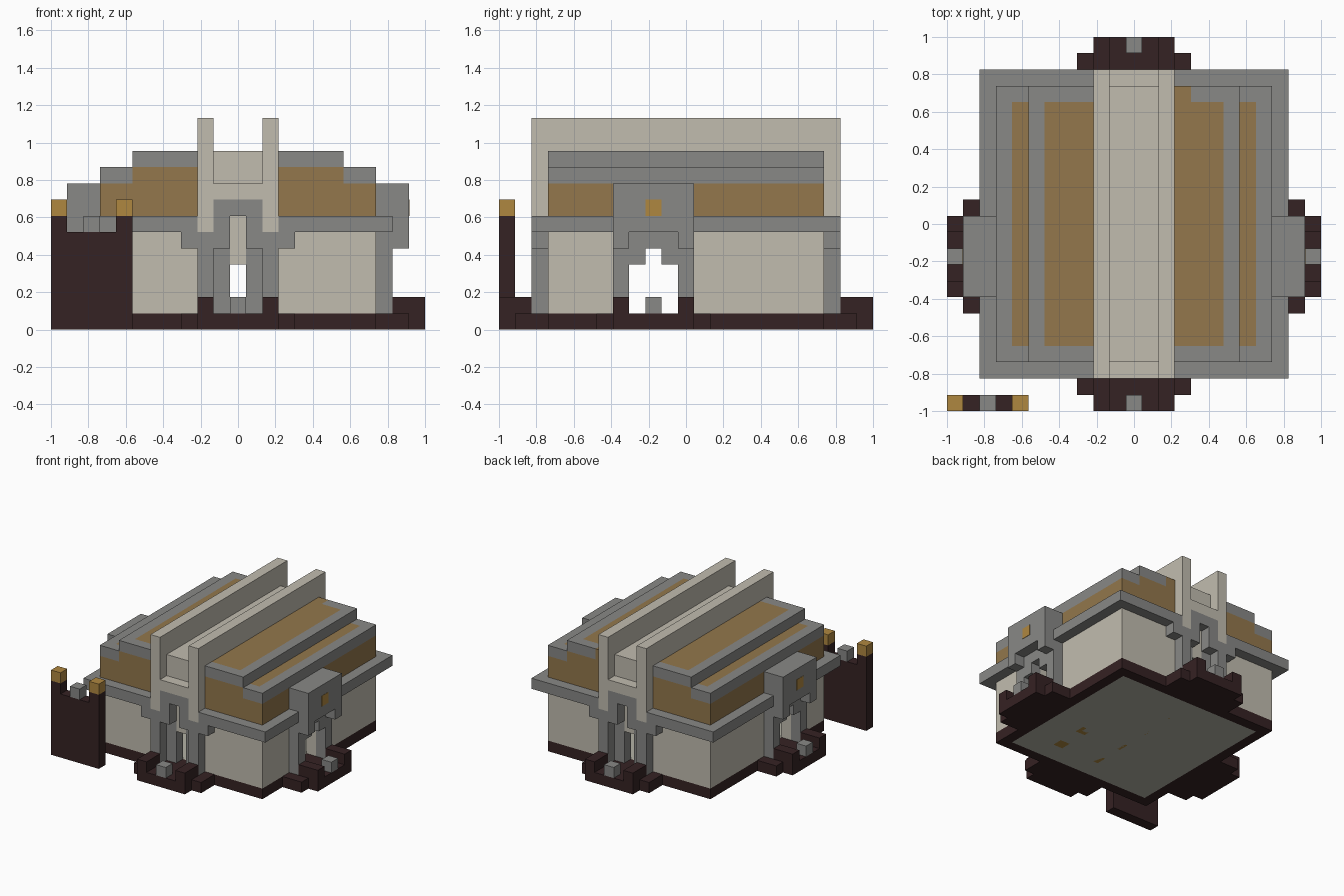
import bpy
import bmesh
from mathutils import Matrix, Vector

cube = bpy.data.objects.get("Cube")
if cube:
    bpy.data.objects.remove(cube)

N = 23           # blocks along the longest side
U = 2 / N        # size of one block


def material(name, hex_code):
    def lin(c):
        return c / 12.92 if c <= 0.04045 else ((c + 0.055) / 1.055) ** 2.4
    col = [lin(int(hex_code[i:i + 2], 16) / 255) for i in (0, 2, 4)] + [1]
    m = bpy.data.materials.new(name)
    m.use_nodes = True
    m.diffuse_color = col
    m.node_tree.nodes["Principled BSDF"].inputs["Base Color"].default_value = col
    return m


BEIGE = material("pale_stone", "C1BCAF")
GREY = material("grey_stone", "888886")
DARK = material("dark_wood", "352223")
BROWN = material("brown_wood", "93774C")
GOLD = material("lamp_gold", "AF8740")
FLOOR = material("floor_stone", "B4B3A6")


def blocks(name, mat, boxes, mirror=""):
    """Boxes as (x0, x1, y0, y1, z0, z1) in blocks, optionally mirrored in x / y."""
    todo = [tuple(b) for b in boxes]
    if "x" in mirror:
        todo += [(N - b[1], N - b[0]) + b[2:] for b in todo]
    if "y" in mirror:
        todo += [b[:2] + (N - b[3], N - b[2]) + b[4:] for b in todo]
    bm = bmesh.new()
    for x0, x1, y0, y1, z0, z1 in dict.fromkeys(todo):
        mid = Vector(((x0 + x1 - N) / 2, (y0 + y1 - N) / 2, (z0 + z1) / 2)) * U
        size = Matrix.Diagonal(((x1 - x0) * U, (y1 - y0) * U, (z1 - z0) * U, 1))
        bmesh.ops.create_cube(bm, size=1, matrix=Matrix.Translation(mid) @ size)
    mesh = bpy.data.meshes.new(name)
    bm.to_mesh(mesh)
    bm.free()
    mesh.materials.append(mat)
    ob = bpy.data.objects.new(name, mesh)
    bpy.context.collection.objects.link(ob)
    return ob


# Base: dark rim around a pale floor with lamps set in it
blocks("base_rim", DARK, [(3, 20, 3, 4, 0, 1), (3, 4, 4, 19, 0, 1)], "xy")
blocks("floor", FLOOR, [(4, 19, 4, 19, 0, 1)])
e = 0.03
blocks("floor_lamps", GOLD, [(x, x + 1, y, y + 1, z - e, z + e)
                             for x in (7, 11, 15) for y in (6, 9, 12, 15) for z in (e, 1)])

# Walls with door openings on all four sides
blocks("end_walls", BEIGE, [(3, 10, 3, 4, 1, 6), (11, 12, 3, 4, 4, 7),
                            (10, 11, 3, 4, 5, 6)], "xy")
blocks("side_walls", BEIGE, [(19, 20, 4, 8, 1, 6), (19, 20, 11, 19, 1, 6),
                             (19, 20, 8, 11, 5, 6), (19, 20, 8, 9, 4, 5),
                             (19, 20, 10, 11, 4, 5)], "x")
blocks("ceiling", BEIGE, [(3, 20, 4, 19, 6, 7)])

# Cornice between the storeys
blocks("cornice", GREY, [(2, 9, 2, 3, 6, 7), (2, 3, 3, 20, 6, 7),
                         (3, 11, 3, 4, 6, 7)], "xy")

# Front and back doorways
blocks("end_doorways", GREY, [(9, 10, 2, 3, 1, 5), (8, 11, 2, 3, 5, 6),
                              (10, 11, 2, 3, 6, 7), (10, 13, 2, 3, 7, 8),
                              (10, 11, 3, 4, 1, 5)], "xy")
blocks("end_porches", DARK, [(9, 14, 0, 1, 0, 1), (8, 15, 1, 3, 0, 1),
                             (9, 10, 0, 2, 1, 2)], "xy")
blocks("end_porch_posts", GREY, [(11, 12, 0, 1, 1, 2)], "y")

# Side doorways with their projecting hoods
blocks("side_doorways", GREY, [(20, 21, 7, 8, 1, 6), (20, 21, 11, 12, 1, 6),
                               (20, 21, 8, 11, 5, 6), (20, 21, 8, 9, 4, 5),
                               (20, 21, 10, 11, 4, 5)], "x")
blocks("side_hoods", GREY, [(20, 22, 7, 12, 7, 9), (21, 22, 7, 12, 6, 7),
                            (21, 22, 7, 8, 5, 6), (21, 22, 11, 12, 5, 6)], "x")
blocks("hood_lamps", GOLD, [(21.9, 22.03, 9, 10, 7, 8)], "x")
blocks("side_porches", DARK, [(20, 22, 6, 13, 0, 1), (22, 23, 7, 12, 0, 1),
                              (21, 23, 7, 8, 1, 2), (21, 23, 11, 12, 1, 2)], "x")
blocks("side_porch_posts", GREY, [(22, 23, 9, 10, 1, 2)], "x")

# Stepped upper storey with grey roof edging
blocks("upper_storey", BROWN, [(18, 20, 3, 20, 7, 9), (14, 18, 3, 20, 7, 10)], "x")
blocks("roof_panels", BROWN, [(18, 19, 4, 19, 9, 10), (14, 17, 4, 19, 10, 11)], "x")
blocks("roof_edging", GREY, [(19, 20, 3, 20, 9, 10), (18, 19, 3, 4, 9, 10),
                             (18, 19, 19, 20, 9, 10), (17, 18, 3, 20, 10, 11),
                             (15, 17, 3, 4, 10, 11), (15, 17, 19, 20, 10, 11),
                             (14, 15, 3, 4, 10, 11)], "x")
blocks("roof_corner_grey", GREY, [(8, 9, 19, 20, 10, 11)])
blocks("roof_corner_brown", BROWN, [(14, 15, 19, 20, 10, 11)])

# Twin roof beams and the ridge between them
blocks("roof_beams", BEIGE, [(9, 10, 2, 3, 6, 13), (9, 10, 3, 20, 7, 13)], "xy")
blocks("ridge", BEIGE, [(10, 13, 3, 20, 7, 11)])
blocks("ridge_ledges", BEIGE, [(10, 13, 2, 3, 8, 9)], "y")

# Free-standing sign wall with lamps
blocks("sign_wall", DARK, [(0, 5, 0, 1, 0, 6), (0, 1, 0, 1, 6, 7), (4, 5, 0, 1, 6, 7)])
blocks("sign_cap", GREY, [(2, 3, 0, 1, 6, 7)])
blocks("sign_lamps", GOLD, [(0, 1, 0, 1, 7, 8), (4, 5, 0, 1, 7, 8)])
